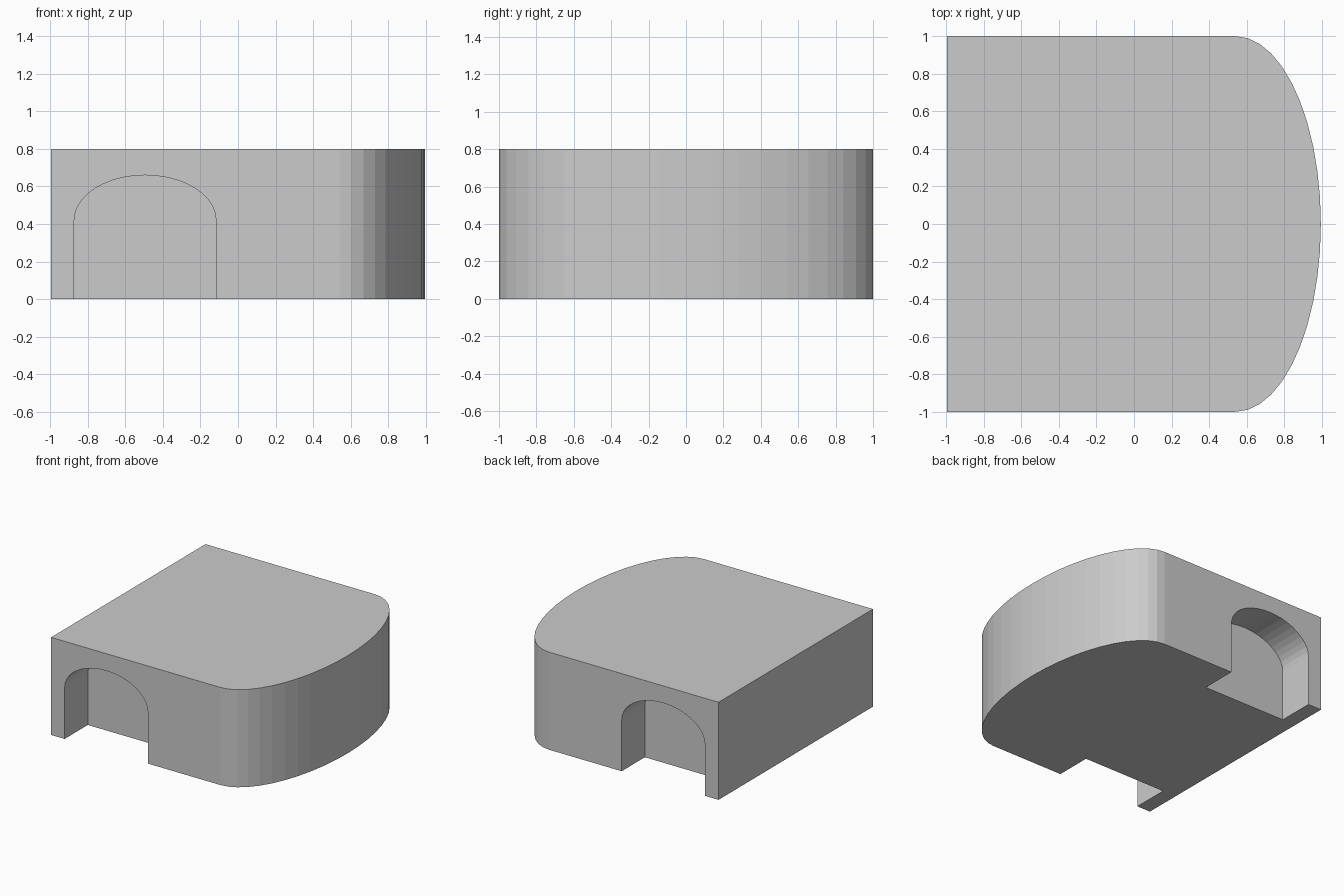
import bpy, bmesh
from math import sin, cos, pi
from mathutils import Vector

if "Cube" in bpy.data.objects:
    bpy.data.objects.remove(bpy.data.objects["Cube"])


def prism(name, outline, direction):
    """Extrude a closed outline along a direction into a solid."""
    bm = bmesh.new()
    face = bm.faces.new([bm.verts.new(p) for p in outline])
    ext = bmesh.ops.extrude_face_region(bm, geom=[face], use_keep_orig=True)
    verts = [g for g in ext["geom"] if isinstance(g, bmesh.types.BMVert)]
    bmesh.ops.translate(bm, verts=verts, vec=Vector(direction))
    bmesh.ops.recalc_face_normals(bm, faces=bm.faces)
    mesh = bpy.data.meshes.new(name)
    bm.to_mesh(mesh)
    bm.free()
    obj = bpy.data.objects.new(name, mesh)
    bpy.context.collection.objects.link(obj)
    return obj


# Block with a flat left side and a half-ellipse right end
N = 22
plan = [(-0.995, 1, 0), (-0.995, -1, 0)]
for i in range(N + 1):
    t = -pi / 2 + pi * i / N
    plan.append((0.54 + 0.455 * cos(t), sin(t), 0))
block = prism("arched_block", plan, (0, 0, 0.8))

# Arched recesses in the front and back walls
M = 20
for side in (-1, 1):
    y = side * 0.7
    arch = [(-0.872, y, -0.1), (-0.117, y, -0.1)]
    for i in range(M + 1):
        t = pi * i / M
        arch.append((-0.4945 + 0.3775 * cos(t), y, 0.42 + 0.24 * sin(t)))
    cutter = prism("arch_cutter", arch, (0, side * 0.5, 0))
    cutter.hide_render = True
    mod = block.modifiers.new("arch_recess", 'BOOLEAN')
    mod.operation = 'DIFFERENCE'
    mod.solver = 'EXACT'
    mod.object = cutter
    bpy.context.view_layer.objects.active = block
    bpy.ops.object.modifier_apply(modifier=mod.name)
    bpy.data.objects.remove(cutter)
